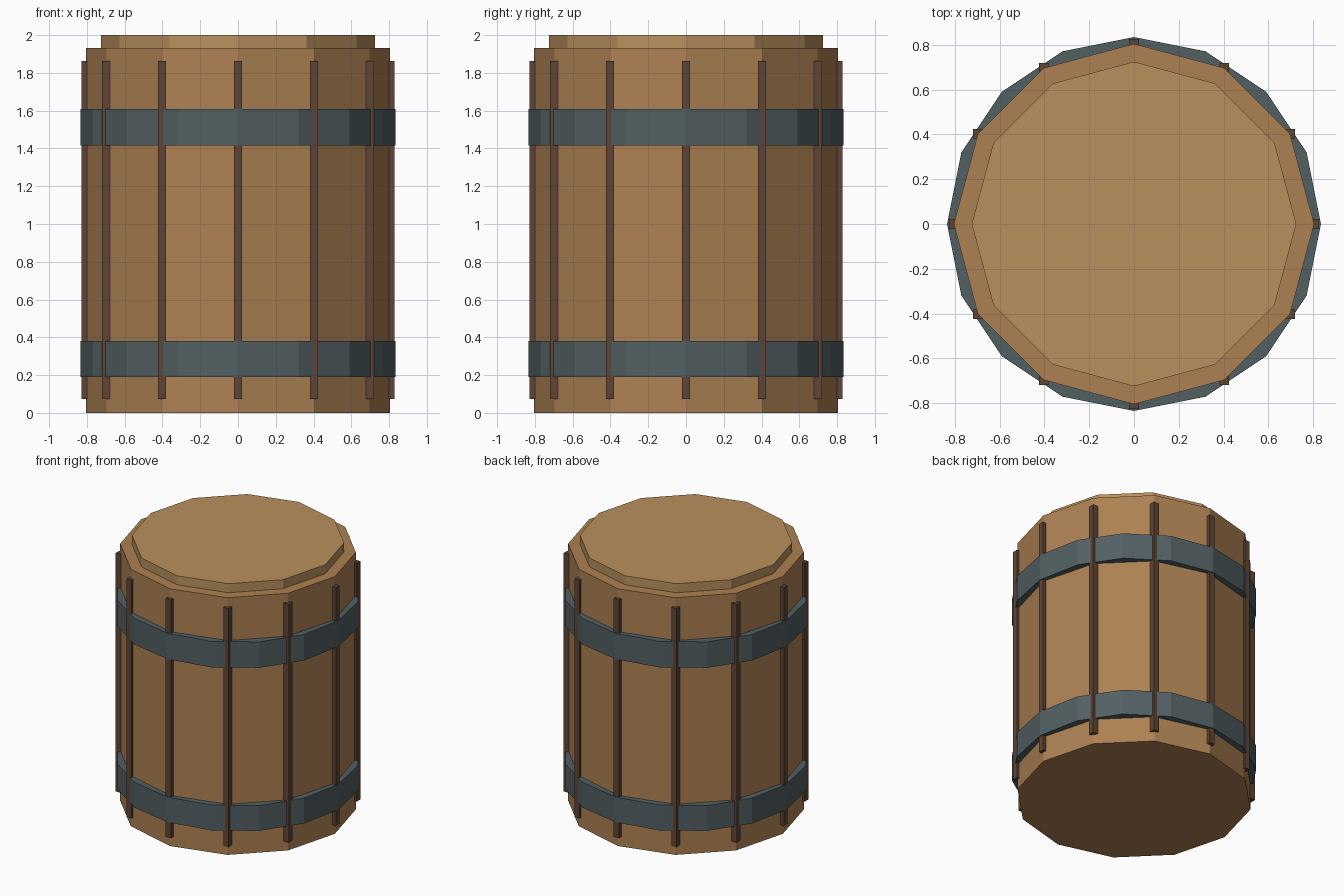
import bpy
import math

if "Cube" in bpy.data.objects:
    bpy.data.objects.remove(bpy.data.objects["Cube"])


def material(name, rgb):
    m = bpy.data.materials.new(name)
    m.diffuse_color = (*rgb, 1)
    m.use_nodes = True
    m.node_tree.nodes["Principled BSDF"].inputs["Base Color"].default_value = m.diffuse_color
    return m


wood = material("wood", (0.42, 0.22, 0.085))
pale_wood = material("pale_wood", (0.48, 0.28, 0.11))
dark_wood = material("dark_wood", (0.115, 0.06, 0.035))
iron = material("iron", (0.085, 0.115, 0.125))


def prism(name, sides, radius, z0, z1, mat):
    bpy.ops.mesh.primitive_cylinder_add(
        vertices=sides, radius=radius, depth=z1 - z0,
        location=(0, 0, (z0 + z1) / 2))
    ob = bpy.context.object
    ob.name = name
    ob.data.materials.append(mat)
    return ob


# Twelve-sided body and lid
prism("barrel_body", 12, 0.805, 0.0, 1.932, wood)
prism("barrel_lid", 12, 0.725, 1.932, 2.0, pale_wood)

# Sixteen-sided iron hoops
prism("lower_hoop", 16, 0.835, 0.19, 0.38, iron)
prism("upper_hoop", 16, 0.835, 1.415, 1.61, iron)

# Axis-aligned battens on each corner of the body
for i in range(12):
    a = i * math.tau / 12
    bpy.ops.mesh.primitive_cube_add(
        size=1, location=(0.806 * math.cos(a), 0.806 * math.sin(a), 0.968))
    batten = bpy.context.object
    batten.name = f"batten_{i + 1}"
    batten.scale = (0.043, 0.043, 1.79)
    batten.data.materials.append(dark_wood)
